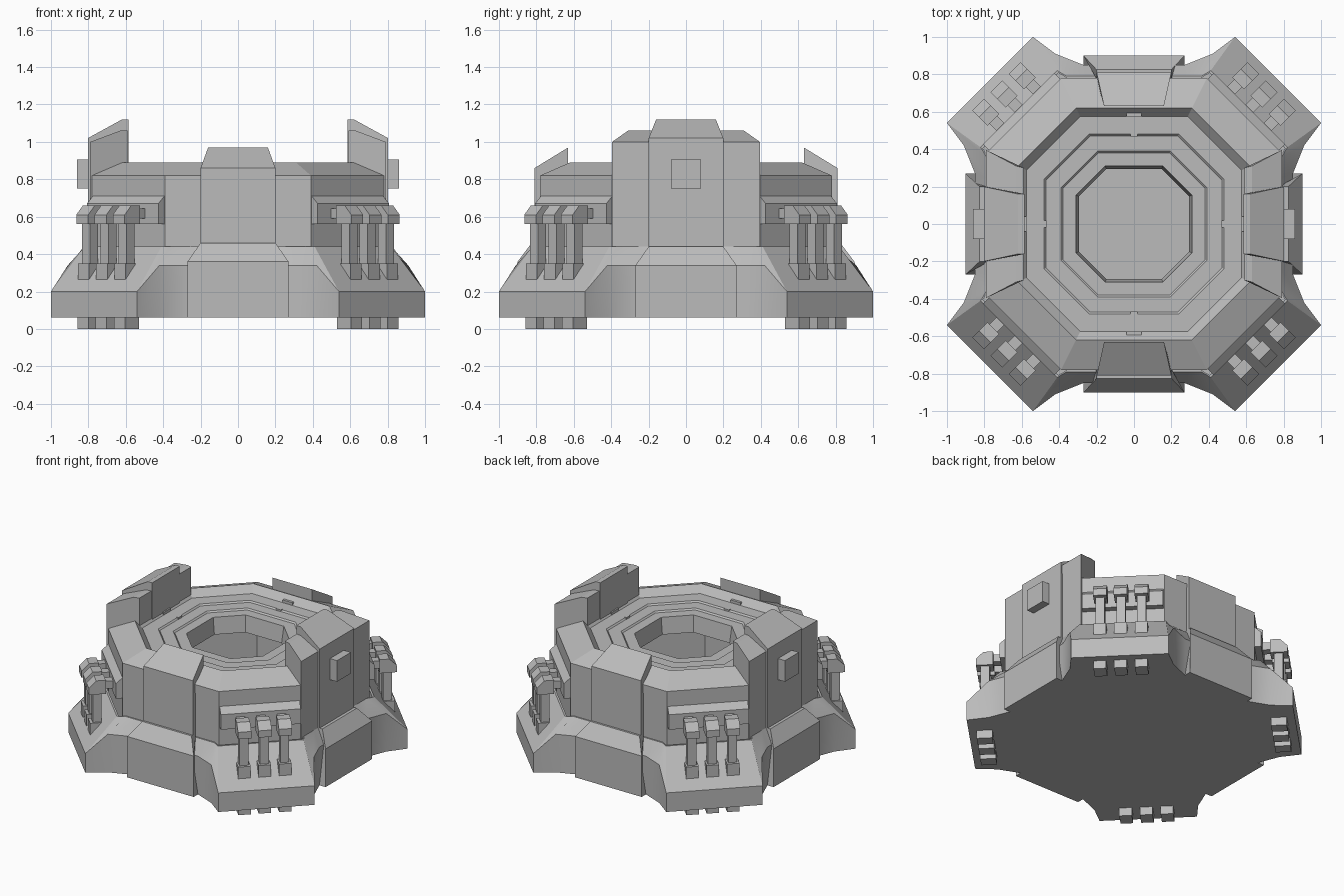
import bpy, bmesh, math
from mathutils import Matrix

cube = bpy.data.objects.get("Cube")
if cube:
    bpy.data.objects.remove(cube, do_unlink=True)

grey = bpy.data.materials.new("plain_grey")
GREY = (0.5, 0.5, 0.5, 1)
grey.diffuse_color = GREY
grey.use_nodes = True
grey.node_tree.nodes["Principled BSDF"].inputs["Base Color"].default_value = GREY


def finish(name, bm):
    bmesh.ops.recalc_face_normals(bm, faces=bm.faces)
    mesh = bpy.data.meshes.new(name)
    bm.to_mesh(mesh)
    bm.free()
    mesh.materials.append(grey)
    obj = bpy.data.objects.new(name, mesh)
    bpy.context.collection.objects.link(obj)
    return obj


def loft(name, rings):
    """Closed solid through rings of equal point count."""
    bm = bmesh.new()
    loops = [[bm.verts.new(p) for p in ring] for ring in rings]
    for a, b in zip(loops, loops[1:]):
        for i in range(len(a)):
            j = (i + 1) % len(a)
            bm.faces.new((a[i], a[j], b[j], b[i]))
    bm.faces.new(loops[0])
    bm.faces.new(loops[-1])
    return finish(name, bm)


def slab(name, profile, angle, shift=0):
    """Profile of (radius, z, half width), facing outward at an angle."""
    sides = [[(r, shift + s * w, z) for r, z, w in profile] for s in (-1, 1)]
    obj = loft(name, sides)
    obj.data.transform(Matrix.Rotation(math.radians(angle), 4, "Z"))
    return obj


def box(name, r0, r1, z0, z1, w, angle, shift=0):
    return slab(name, [(r0, z0, w), (r1, z0, w), (r1, z1, w), (r0, z1, w)], angle, shift)


def octagon(r, z):
    corner = [(r, -r / 2), (r, r / 2)]
    return [(*turn(p, q), z) for q in range(4) for p in corner]


def turn(p, quarter):
    x, y = p
    for _ in range(quarter):
        x, y = -y, x
    return x, y


# Hollow skirt with four splayed corner feet
outline = [(0.85, 0.27, 0.34), (0.91, 0.42, 0.34), (1.0, 0.54, 0.20)]
collar = [(0.79, 0.25), (0.79, 0.36), (0.82, 0.41)]
outline += [(y, x, z) for x, y, z in reversed(outline)]
collar += [(y, x) for x, y in reversed(collar)]
rim = [(*turn((x, y), q), z) for q in range(4) for x, y, z in outline]
top = [(*turn(p, q), 0.44) for q in range(4) for p in collar]
inner = [[(0.985 * x, 0.985 * y, z) for x, y, _ in top] for z in (0.44, 0.07)]
skirt = loft("base_skirt", [[(x, y, 0.06) for x, y, z in rim], rim, top] + inner)
skirt.select_set(True)
bpy.context.view_layer.objects.active = skirt
bpy.ops.object.shade_smooth_by_angle(angle=math.radians(28))
skirt.select_set(False)

# Hollow octagonal body: outer wall, chamfered rim, shallow rings, lip, chamber
steps = [(0.78, 0.07), (0.78, 0.82), (0.62, 0.89), (0.575, 0.84),
         (0.48, 0.84), (0.47, 0.83), (0.39, 0.83), (0.38, 0.82),
         (0.31, 0.82), (0.295, 0.70), (0.77, 0.70), (0.77, 0.08)]
loft("hollow_body", [octagon(r, z) for r, z in steps])

# Parts on the four flat sides
for i, angle in enumerate((0, 90, 180, 270)):
    tall = i % 2 == 0
    lift = 0 if tall else 0.02
    slab("skirt_plate", [(0.775, 0.06, 0.27), (0.90, 0.06, 0.27),
                         (0.90, 0.34 + lift, 0.27), (0.825, 0.44 + lift, 0.20),
                         (0.775, 0.44 + lift, 0.20)], angle)
    if tall:
        slab("side_block", [(0.775, 0.42, 0.385), (0.79, 0.42, 0.395), (0.79, 1.0, 0.395),
                            (0.63, 1.06, 0.31), (0.59, 1.06, 0.30), (0.59, 0.72, 0.30),
                            (0.775, 0.72, 0.385)], angle)
        slab("side_panel", [(0.775, 0.42, 0.20), (0.803, 0.42, 0.20), (0.803, 1.02, 0.20),
                            (0.62, 1.12, 0.16), (0.585, 1.12, 0.16), (0.585, 0.72, 0.16),
                            (0.775, 0.72, 0.20)], angle)
        box("side_hatch", 0.79, 0.86, 0.75, 0.905, 0.08, angle)
    else:
        slab("end_panel", [(0.775, 0.42, 0.20), (0.81, 0.42, 0.20), (0.81, 0.86, 0.20),
                           (0.63, 0.97, 0.16), (0.63, 0.72, 0.16), (0.775, 0.72, 0.20)], angle)
    # Small studs beside the rings
    box("rim_stud", 0.575, 0.595, 0.83, 0.86, 0.04, angle)
    box("ring_stud", 0.468, 0.485, 0.82, 0.843, 0.02, angle)

# Parts on the four corners
for angle in (45, 135, 225, 315):
    slab("corner_band", [(0.82, 0.56, 0.27), (0.873, 0.56, 0.27), (0.873, 0.67, 0.27),
                         (0.827, 0.71, 0.27), (0.82, 0.71, 0.27)], angle)
    for shift in (-0.138, 0, 0.138):
        box("foot_stub", 0.93, 1.035, 0, 0.08, 0.042, angle, shift)
        box("pipe_socket", 0.925, 1.03, 0.26, 0.35, 0.042, angle, shift)
        box("pipe", 0.95, 1.01, 0.30, 0.60, 0.03, angle, shift)
        box("pipe_bracket", 0.86, 0.95, 0.59, 0.645, 0.03, angle, shift)
        slab("pipe_hood", [(0.925, 0.56, 0.045), (1.04, 0.56, 0.045), (1.04, 0.61, 0.045),
                           (0.99, 0.66, 0.045), (0.925, 0.66, 0.045)], angle, shift)
